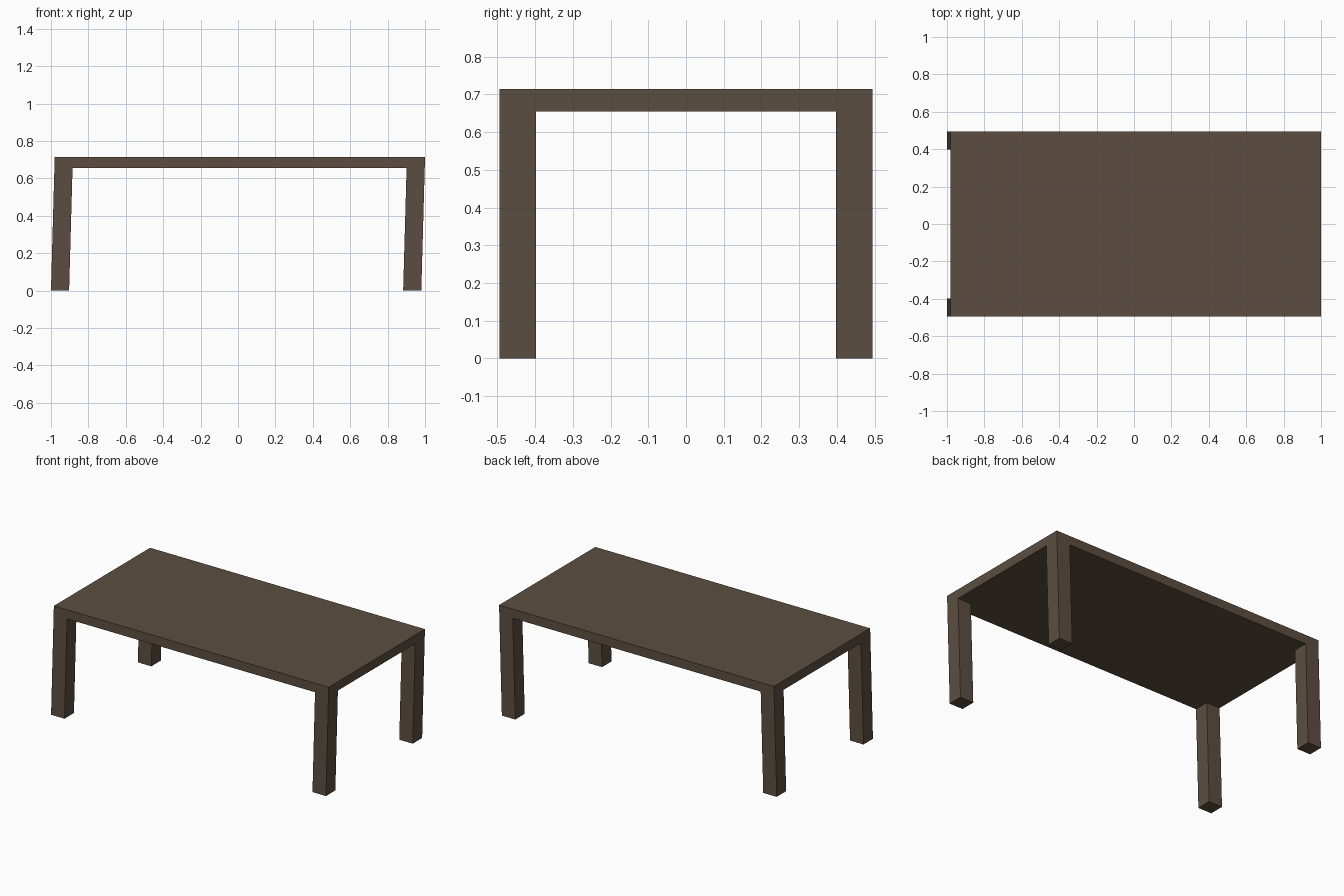
import bpy, bmesh

if "Cube" in bpy.data.objects:
    bpy.data.objects.remove(bpy.data.objects["Cube"])

HALF_X, HALF_Y, LEG = 0.99, 0.495, 0.097
UNDER, TOP = 0.655, 0.714
LEAN = 0.02  # the whole table leans slightly towards +x

wood = bpy.data.materials.new("dark brown wood")
wood.diffuse_color = (0.108, 0.076, 0.052, 1)
wood.use_nodes = True
wood.node_tree.nodes["Principled BSDF"].inputs["Base Color"].default_value = wood.diffuse_color

# Underside of the table top, split so the four corner cells become legs
xs = (-HALF_X, -HALF_X + LEG, HALF_X - LEG, HALF_X)
ys = (-HALF_Y, -HALF_Y + LEG, HALF_Y - LEG, HALF_Y)
bm = bmesh.new()
grid = [[bm.verts.new((x, y, UNDER)) for y in ys] for x in xs]
cells = {}
for i in range(3):
    for j in range(3):
        cells[i, j] = bm.faces.new((grid[i][j], grid[i][j + 1],
                                    grid[i + 1][j + 1], grid[i + 1][j]))


def extrude_to(faces, z):
    result = bmesh.ops.extrude_face_region(bm, geom=faces)
    for v in result["geom"]:
        if isinstance(v, bmesh.types.BMVert):
            v.co.z = z


# Slab upwards, legs downwards
extrude_to(list(cells.values()), TOP)
corners = [f for f in bm.faces
           if all(abs(v.co.z - UNDER) < 1e-5 for v in f.verts)
           and abs(f.calc_center_median().x) > HALF_X - LEG
           and abs(f.calc_center_median().y) > HALF_Y - LEG]
extrude_to(corners, 0.0)

# Sideways lean
for v in bm.verts:
    v.co.x += LEAN * (v.co.z / TOP - 0.5)
bmesh.ops.recalc_face_normals(bm, faces=bm.faces[:])
bmesh.ops.dissolve_limit(bm, angle_limit=0.001, verts=bm.verts[:], edges=bm.edges[:])

mesh = bpy.data.meshes.new("table")
bm.to_mesh(mesh)
bm.free()
mesh.materials.append(wood)
bpy.context.collection.objects.link(bpy.data.objects.new("table", mesh))
